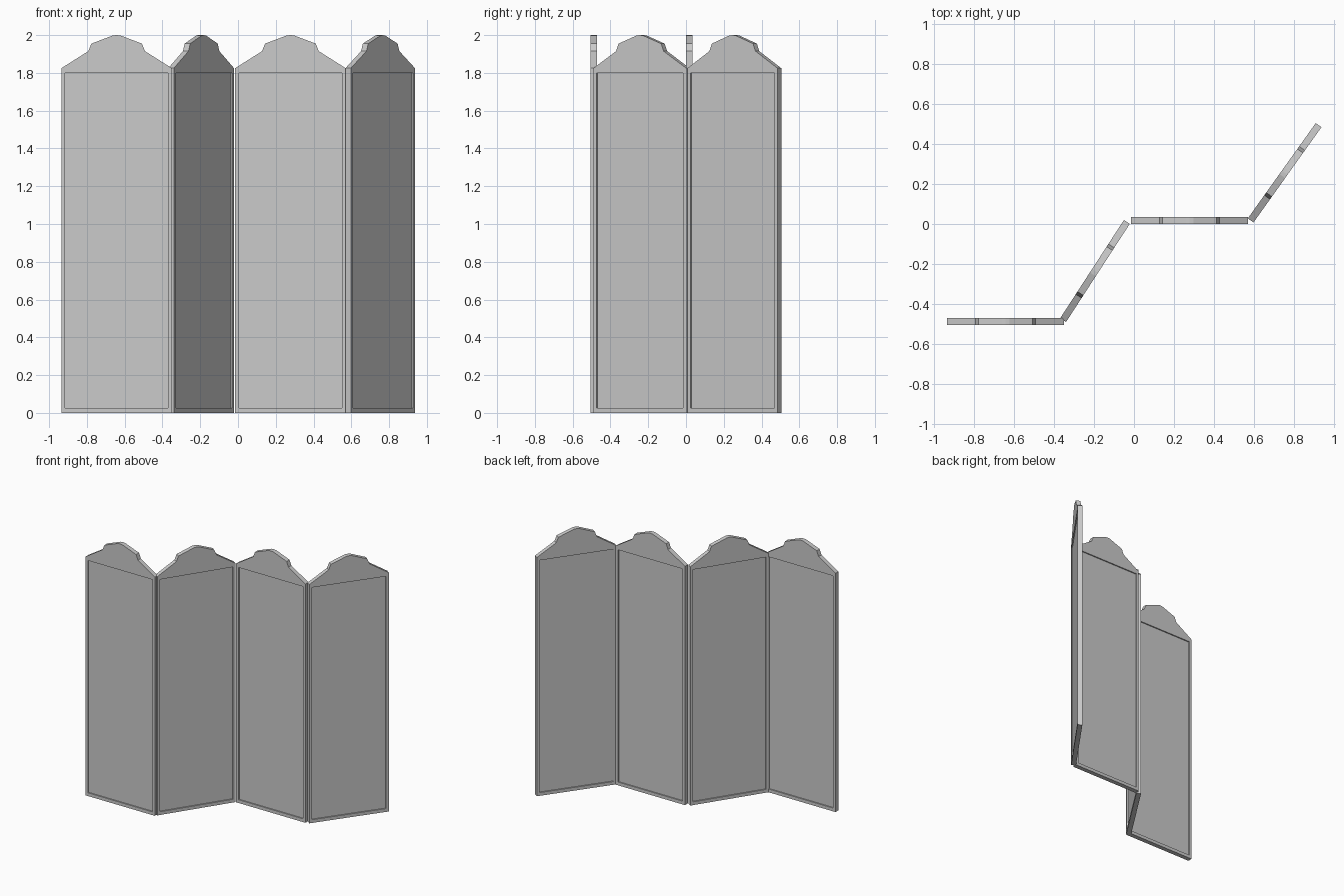
import bpy, bmesh
from math import radians

if "Cube" in bpy.data.objects:
    bpy.data.objects.remove(bpy.data.objects["Cube"])

HALF, THICK, RECESS = 0.2925, 0.035, 0.009


def prism(name, pts, y0, y1):
    """Extrude an x-z outline from y0 to y1."""
    bm = bmesh.new()
    face = bm.faces.new([bm.verts.new((x, y0, z)) for x, z in pts])
    ext = bmesh.ops.extrude_face_region(bm, geom=[face])["geom"]
    verts = [g for g in ext if isinstance(g, bmesh.types.BMVert)]
    bmesh.ops.translate(bm, vec=(0, y1 - y0, 0), verts=verts)
    bmesh.ops.recalc_face_normals(bm, faces=bm.faces)
    mesh = bpy.data.meshes.new(name)
    bm.to_mesh(mesh)
    bm.free()
    ob = bpy.data.objects.new(name, mesh)
    bpy.context.collection.objects.link(ob)
    return ob


# Panel outline with the stepped, arched crest
right = [(HALF, 0), (HALF, 1.825), (0.15, 1.915), (0.134, 1.955), (0.02, 1.998)]
outline = right + [(0, 2.0)] + [(-x, z) for x, z in reversed(right)]
panel = prism("screen_panel_1", outline, -THICK / 2, THICK / 2)

# Shallow rectangular recess on both faces
w = HALF - 0.02
rect = [(-w, 0.025), (w, 0.025), (w, 1.8), (-w, 1.8)]
bpy.context.view_layer.objects.active = panel
for side in (-1, 1):
    cutter = prism("recess_cutter", rect,
                   side * (THICK / 2 - RECESS), side * (THICK / 2 + 0.05))
    cutter.hide_render = True
    mod = panel.modifiers.new("recess", 'BOOLEAN')
    mod.operation = 'DIFFERENCE'
    mod.solver = 'EXACT'
    mod.object = cutter
    bpy.ops.object.modifier_apply(modifier=mod.name)
    bpy.data.objects.remove(cutter)

# Four leaves folded in a zigzag
leaves = [(-0.6425, -0.4875, 0), (-0.195, -0.235, 57),
          (0.2775, 0.0175, 0), (0.753, 0.256, 54.5)]
for i, (x, y, angle) in enumerate(leaves):
    ob = panel
    if i:
        ob = bpy.data.objects.new(f"screen_panel_{i + 1}", panel.data)
        bpy.context.collection.objects.link(ob)
    ob.location = (x, y, 0)
    ob.rotation_euler.z = radians(angle)
